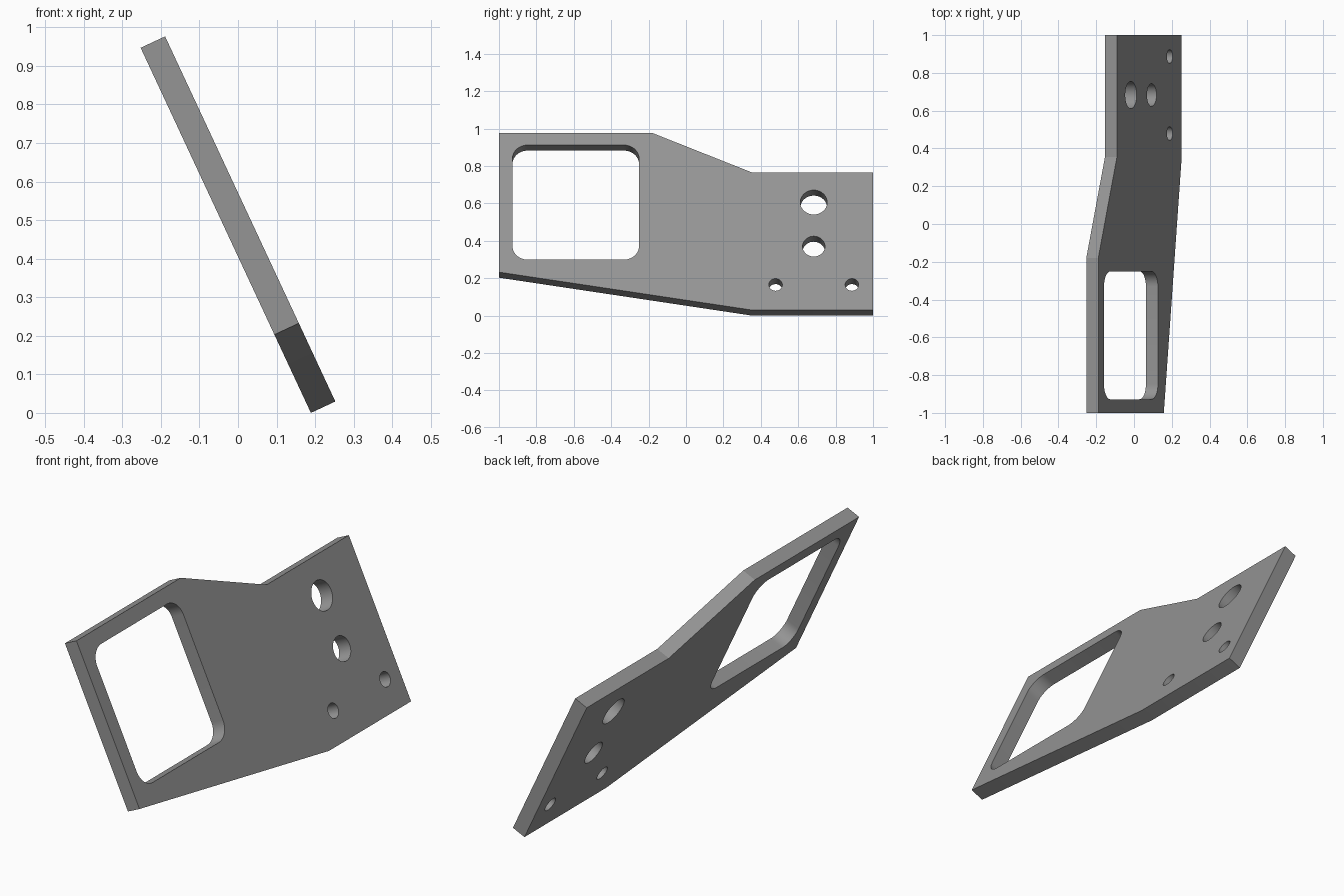
import bpy, bmesh, math
from mathutils import Matrix

if "Cube" in bpy.data.objects:
    bpy.data.objects.remove(bpy.data.objects["Cube"])

TILT = math.radians(25)
S, C = math.sin(TILT), math.cos(TILT)
T = 0.07                      # plate thickness

# Plate frame: local x runs along the length, y up the slope, z out of the face
FRAME = Matrix(((0, -S, C, 0.2525),
                (1, 0, 0, 0),
                (0, C, S, T * S),
                (0, 0, 0, 1)))

grey = bpy.data.materials.new("plain grey")
grey.diffuse_color = (0.3, 0.3, 0.3, 1)
grey.use_nodes = True
grey.node_tree.nodes["Principled BSDF"].inputs["Base Color"].default_value = grey.diffuse_color


def prism(name, points, low, high):
    """Extrude a flat outline between two depths in the plate frame."""
    bm = bmesh.new()
    face = bm.faces.new([bm.verts.new((x, y, low)) for x, y in points])
    top = bmesh.ops.extrude_face_region(bm, geom=[face])["geom"]
    verts = [v for v in top if isinstance(v, bmesh.types.BMVert)]
    bmesh.ops.translate(bm, verts=verts, vec=(0, 0, high - low))
    bmesh.ops.recalc_face_normals(bm, faces=bm.faces)
    mesh = bpy.data.meshes.new(name)
    bm.to_mesh(mesh)
    bm.free()
    mesh.materials.append(grey)
    obj = bpy.data.objects.new(name, mesh)
    obj.matrix_world = FRAME
    bpy.context.collection.objects.link(obj)
    return obj


def arc(cx, cy, r, start, sweep, n):
    return [(cx + r * math.cos(start + sweep * i / n),
             cy + r * math.sin(start + sweep * i / n)) for i in range(n + 1)]


def rounded_rect(x0, x1, y0, y1, r):
    corners = [(x1 - r, y1 - r), (x0 + r, y1 - r), (x0 + r, y0 + r), (x1 - r, y0 + r)]
    return [p for k, (cx, cy) in enumerate(corners)
            for p in arc(cx, cy, r, k * math.pi / 2, math.pi / 2, 10)]


# Stepped plate
plate = prism("bracket_plate",
              [(-1, 0.224), (0.355, 0), (1, 0), (1, 0.811),
               (0.355, 0.811), (-0.18, 1.045), (-1, 1.045)], -T, 0)

# Window and the four round holes
cutters = [prism("window_cutter", rounded_rect(-0.928, -0.251, 0.298, 0.9735, 0.08), -0.2, 0.1)]
for x, y, r in [(0.683, 0.636, 0.072), (0.683, 0.376, 0.06),
                (0.479, 0.150, 0.036), (0.887, 0.150, 0.036)]:
    cutters.append(prism("hole_cutter", arc(x, y, r, 0, 2 * math.pi, 40)[:-1], -0.2, 0.1))

bpy.context.view_layer.objects.active = plate
for cutter in cutters:
    mod = plate.modifiers.new("cut", 'BOOLEAN')
    mod.operation = 'DIFFERENCE'
    mod.solver = 'EXACT'
    mod.object = cutter
    bpy.ops.object.modifier_apply(modifier=mod.name)
    bpy.data.objects.remove(cutter)

# Smooth the curved walls, keep the rims sharp
bpy.ops.object.select_all(action='DESELECT')
plate.select_set(True)
bpy.ops.object.shade_smooth_by_angle(angle=math.radians(20))
